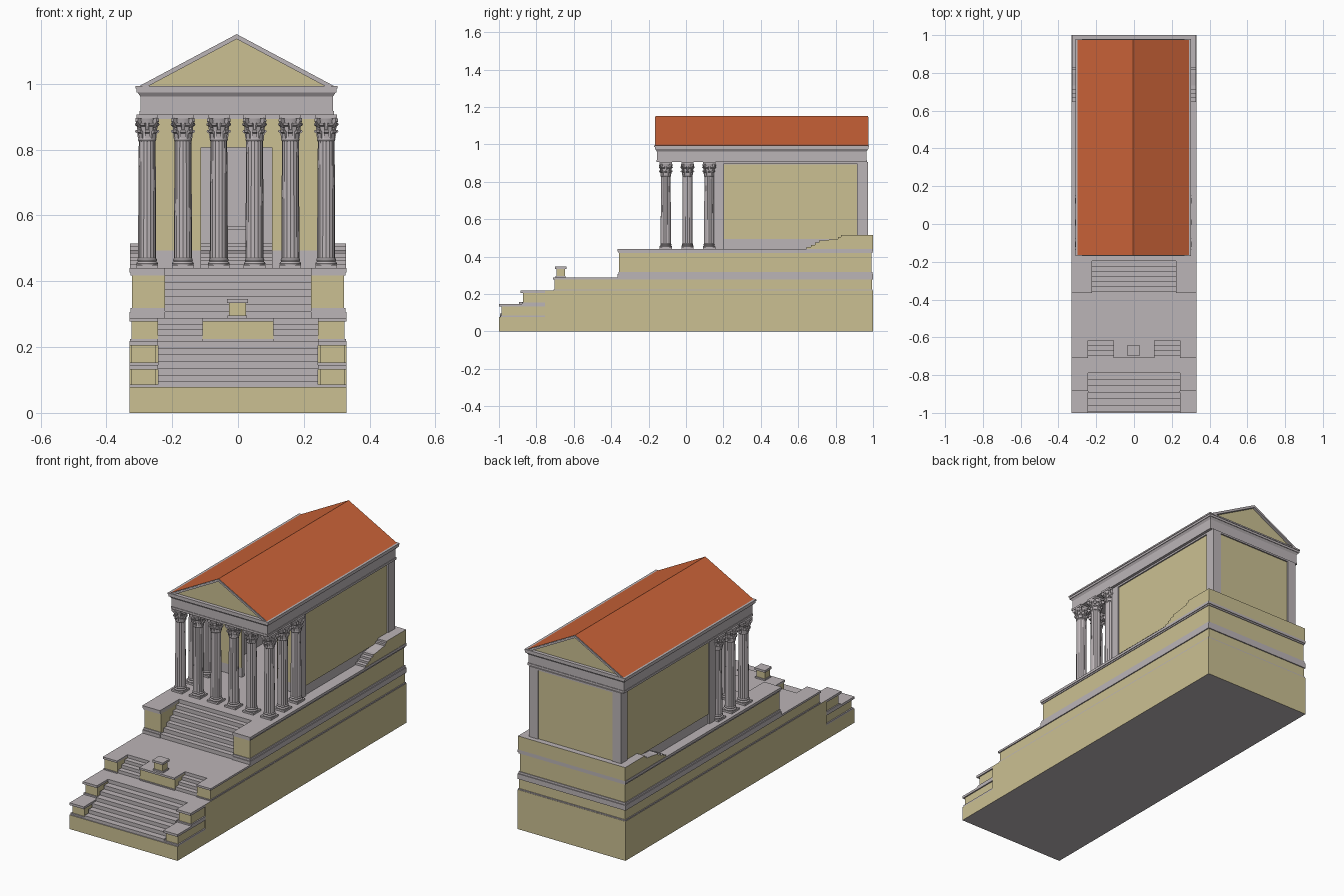
import bpy, bmesh, math
from mathutils import Matrix, Vector

cube = bpy.data.objects.get("Cube")
if cube:
    bpy.data.objects.remove(cube, do_unlink=True)


def material(name, rgb):
    m = bpy.data.materials.new(name)
    m.use_nodes = True
    m.diffuse_color = (*rgb, 1)
    m.node_tree.nodes["Principled BSDF"].inputs["Base Color"].default_value = (*rgb, 1)
    return m


STONE = material("pale grey stone", (0.50, 0.46, 0.475))
TAN = material("tan masonry", (0.60, 0.53, 0.29))
TILE = material("terracotta tile", (0.60, 0.125, 0.04))

AXES = {"x": lambda u, v, w: (w, u, v), "y": lambda u, v, w: (u, w, v), "z": lambda u, v, w: (u, v, w)}


def add_prism(bm, pts, lo, hi, axis, grow=0.0, move=Matrix()):
    """Extrude a flat outline along an axis; grow widens the far end."""
    n = len(pts)
    cu, cv = (sum(p[i] for p in pts) / n for i in (0, 1))
    place = AXES[axis]
    near = [bm.verts.new(move @ Vector(place(u, v, lo))) for u, v in pts]
    far = [bm.verts.new(move @ Vector(place(u + math.copysign(grow, u - cu),
                                            v + math.copysign(grow, v - cv), hi))) for u, v in pts]
    bm.faces.new(near)
    bm.faces.new(far)
    for i in range(n):
        j = (i + 1) % n
        bm.faces.new((near[i], near[j], far[j], far[i]))


def finish(name, bm, mats, rule=None):
    bmesh.ops.recalc_face_normals(bm, faces=bm.faces)
    bm.normal_update()
    if rule:
        for f in bm.faces:
            f.material_index = int(rule(f.normal))
    me = bpy.data.meshes.new(name)
    bm.to_mesh(me)
    bm.free()
    for m in mats:
        me.materials.append(m)
    ob = bpy.data.objects.new(name, me)
    bpy.context.collection.objects.link(ob)
    return ob


def prism(name, pts, lo, hi, axis, mats, rule=None, grow=0.0):
    bm = bmesh.new()
    add_prism(bm, pts, lo, hi, axis, grow)
    return finish(name, bm, mats, rule)


def rect(x0, x1, y0, y1):
    return [(x0, y0), (x1, y0), (x1, y1), (x0, y1)]


def box(name, x0, x1, y0, y1, z0, z1, mats=(STONE,), rule=None, grow=0.0):
    return prism(name, rect(x0, x1, y0, y1), z0, z1, "z", mats, rule, grow)


def flat(n):
    return abs(n.z) > 0.5


MASONRY = (TAN, STONE)


def stairs(name, x0, x1, y0, y1, z0, z1, count):
    """Solid flight rising toward the back."""
    run, rise = (y1 - y0) / count, (z1 - z0) / count
    pts = [(y1, z0), (y0, z0)]
    for i in range(count):
        pts += [(y0 + i * run, z0 + (i + 1) * rise), (y0 + (i + 1) * run, z0 + (i + 1) * rise)]
    return prism(name, pts, x0, x1, "x", (STONE,))


W = 0.33   # half width of the terraces
S = 0.243  # half width of the lower stairs

# Lowest terrace and its stairs
box("base", -W, W, -1, 1, 0, 0.078, MASONRY, flat)
box("base_terrace", -W, W, -0.755, 1, 0.078, 0.218, MASONRY, flat)
stairs("lower_stairs", -S, S, -0.995, -0.755, 0.075, 0.218, 7)

# Stepped cheek piers beside the lower stairs
for side, s in (("left", 1), ("right", -1)):
    for tier, y0, z0, z1 in (("low", -1, 0.078, 0.145), ("high", -0.885, 0.145, 0.218)):
        a, b = sorted((s * S, s * W))
        e = 0.007
        box(f"{side}_{tier}_pier", a + e, b - e, y0 + e * 2, -0.755, z0, z1 - 0.012, MASONRY, flat)
        box(f"{side}_{tier}_pier_foot", a, b, y0 + e, -0.755, z0, z0 + 0.008)
        box(f"{side}_{tier}_pier_cap", a, b, y0, -0.755, z1 - 0.013, z1)


# Middle terrace with two stair notches
def middle_outline(e):
    half = [(0.108, -0.71 + e), (0.108, -0.59), (S, -0.59), (S, -0.71 + e), (W - e, -0.71 + e), (W - e, 1 - e)]
    return half + [(-x, y) for x, y in reversed(half)]


prism("middle_terrace", middle_outline(0.006), 0.218, 0.278, "z", MASONRY, flat)
prism("middle_terrace_foot", middle_outline(0.002), 0.218, 0.224, "z", (STONE,))
prism("middle_terrace_cap", middle_outline(0), 0.277, 0.288, "z", (STONE,))
for side, s in (("left", 1), ("right", -1)):
    a, b = sorted((s * 0.108, s * S))
    stairs(f"{side}_middle_stairs", a, b, -0.70, -0.59, 0.218, 0.288, 4)

# Altar
box("altar", -0.028, 0.024, -0.692, -0.648, 0.288, 0.334, MASONRY, flat)
box("altar_foot", -0.032, 0.028, -0.697, -0.643, 0.288, 0.296)
box("altar_cap", -0.034, 0.03, -0.70, -0.64, 0.334, 0.346)


# Podium with recessed main stairs
def podium_outline(e):
    half = [(0.222, -0.17), (0.222, -0.365 + e), (W - e, -0.365 + e), (W - e, 1 - e)]
    return half + [(-x, y) for x, y in reversed(half)]


prism("podium", podium_outline(0.008), 0.288, 0.425, "z", MASONRY, flat)
prism("podium_plinth", podium_outline(0), 0.288, 0.306, "z", (STONE,))
prism("podium_plinth_moulding", podium_outline(0.004), 0.306, 0.318, "z", (STONE,))
prism("podium_cap_moulding", podium_outline(0.004), 0.418, 0.427, "z", (STONE,))
prism("podium_cap", podium_outline(0), 0.426, 0.44, "z", (STONE,))
stairs("main_stairs", -0.222, 0.222, -0.36, -0.17, 0.288, 0.44, 7)

# Raised rear floor, reached by two short flights
rise = [(1, 0.44), (0.645, 0.44)]
for y, z, run, up, count in ((0.645, 0.44, 0.022, 0.0113, 4), (0.8, 0.485, 0.014, 0.01, 3)):
    for i in range(count):
        rise += [(y + i * run, z + (i + 1) * up), (y + (i + 1) * run, z + (i + 1) * up)]
rise.append((1, 0.515))
prism("rear_terrace", rise, -W + 0.002, W - 0.002, "x", MASONRY, lambda n: n.z > 0.5 or n.y < -0.5)

# Temple hall: hollow walls, tan panels and corner pilasters
C = -0.004
L, R = C - 0.272, C + 0.272
F, B = 0.16, 0.965
DOOR = 0.108
T = 0.02
box("hall_left_wall", R - T, R, F, B, 0.44, 0.905)
box("hall_right_wall", L, L + T, F, B, 0.44, 0.905)
box("hall_back_wall", L, R, B - T, B, 0.44, 0.905)
FW = 0.195
box("hall_front_wall_left", C + DOOR, R - T, FW, FW + T, 0.44, 0.905)
box("hall_front_wall_right", L + T, C - DOOR, FW, FW + T, 0.44, 0.905)
box("door_lintel", C - DOOR, C + DOOR, FW, FW + T, 0.806, 0.905)
P = 0.004
panel_z = (0.493, 0.893)
box("left_panel", R, R + P, 0.203, 0.915, *panel_z, (TAN,))
box("right_panel", L - P, L, 0.203, 0.915, *panel_z, (TAN,))
box("back_panel", L + 0.045, R - 0.045, B, B + P, *panel_z, (TAN,))
box("front_panel_left", C + DOOR, R - T, FW - P, FW, *panel_z, (TAN,))
box("front_panel_right", L + T, C - DOOR, FW - P, FW, *panel_z, (TAN,))
box("front_panel_top", C - DOOR, C + DOOR, FW - P, FW, 0.806, 0.893, (TAN,))
E = 0.009
for side, x, s in (("left", R, 1), ("right", L, -1)):
    a, b = sorted((x + s * E, x - s * 0.045))
    a2, b2 = sorted((x + s * E, x - s * T))
    box(f"{side}_rear_pilaster", a, b, 0.917, B + E, 0.44, 0.905)
    box(f"{side}_front_pilaster", a2, b2, F - E, 0.2, 0.44, 0.905)
    a, b = sorted((x, x + s * E))
    box(f"{side}_wall_top_band", a, b, 0.2, 0.92, 0.895, 0.905)
box("back_wall_top_band", L, R, B, B + E, 0.895, 0.905)
box("statue_pedestal", C - 0.028, C + 0.028, 0.86, 0.93, 0.515, 0.558)
box("statue_pedestal_cap", C - 0.032, C + 0.032, 0.855, 0.935, 0.558, 0.566)

# Column: turned base, fluted shaft and leafy capital on a square abacus
bm = bmesh.new()
H = 0.033
add_prism(bm, rect(-H, H, -H, H), 0.0, 0.01, "z")
N = 32
profile = [(0.032, 0.01), (0.033, 0.014), (0.031, 0.018), (0.028, 0.02), (0.03, 0.024), (0.029, 0.028),
           (0.0275, 0.03), (0.0272, 0.15), (0.0255, 0.385), (0.028, 0.39), (0.0255, 0.396), (0.026, 0.43), (0.033, 0.455)]
rings = []
for k, (r, z) in enumerate(profile):
    fluted = 6 <= k <= 8
    rings.append([bm.verts.new((q * math.cos(t), q * math.sin(t), z))
                  for i in range(N) for t in (math.tau * i / N,)
                  for q in (r * (0.95 if fluted and i % 2 else 1),)])
for lower, upper in zip(rings, rings[1:]):
    for i in range(N):
        j = (i + 1) % N
        bm.faces.new((lower[i], lower[j], upper[j], upper[i]))
leaf = [(0.02, 0), (0.028, 0), (0.03, 0.015), (0.037, 0.02), (0.035, 0.026), (0.02, 0.027)]
volute = [(0.02, 0.425), (0.03, 0.427), (0.046, 0.446), (0.044, 0.456), (0.02, 0.456)]
for row in range(2):
    for i in range(8):
        turn = Matrix.Rotation(math.tau * (i + row / 2) / 8, 4, "Z")
        pts = [(r + row * 0.001, z + 0.394 + row * 0.021) for r, z in leaf]
        add_prism(bm, pts, -0.007, 0.007, "y", 0, turn)
for i in range(4):
    add_prism(bm, volute, -0.005, 0.005, "y", 0, Matrix.Rotation(math.tau * (i + 0.5) / 4, 4, "Z"))
add_prism(bm, rect(-H, H, -H, H), 0.455, 0.466, "z")
column = finish("column", bm, (STONE,))
bpy.context.view_layer.objects.active = column
column.select_set(True)
bpy.ops.object.shade_smooth_by_angle(angle=math.radians(25))

# Six columns across the porch, two more behind each end
spots = [(C - 0.272 + i * 0.1088, -0.108) for i in range(6)]
spots += [(C + s * 0.272, y) for s in (-1, 1) for y in (0.008, 0.124)]
for i, (x, y) in enumerate(spots):
    ob = column if i == 0 else column.copy()
    if i:
        ob.name = f"column_{i + 1}"
        bpy.context.collection.objects.link(ob)
    ob.location = (x, y, 0.44)


# Entablature
def course(name, e, z0, z1, grow=0.0):
    box(name, C - 0.29 - e, C + 0.29 + e, -0.153 - e, 0.962 + e, z0, z1, grow=grow)


course("architrave", 0.006, 0.905, 0.917)
course("frieze", 0.003, 0.917, 0.962)
course("cornice_moulding", 0.003, 0.962, 0.974, 0.008)
course("cornice", 0.014, 0.974, 0.99)
course("cornice_lip", 0.017, 0.986, 0.994)

# Gable roof: tile skin, raking cornice and tympanum
APEX, EAVE, HALF = 1.151, 0.99, 0.302


def chevron(drop, thick):
    top = [(C - HALF, EAVE - drop), (C, APEX - drop), (C + HALF, EAVE - drop)]
    return top + [(x, z - thick) for x, z in reversed(top)]


prism("roof_tiles", chevron(0, 0.005), -0.163, 0.973, "y", (TILE, STONE), lambda n: abs(n.y) > 0.5)
prism("raking_cornice", chevron(0.004, 0.011), -0.166, 0.976, "y", (STONE,))
prism("tympanum", [(C - HALF + 0.02, EAVE), (C + HALF - 0.02, EAVE), (C, APEX - 0.012)], -0.15, 0.96, "y", (TAN,))
